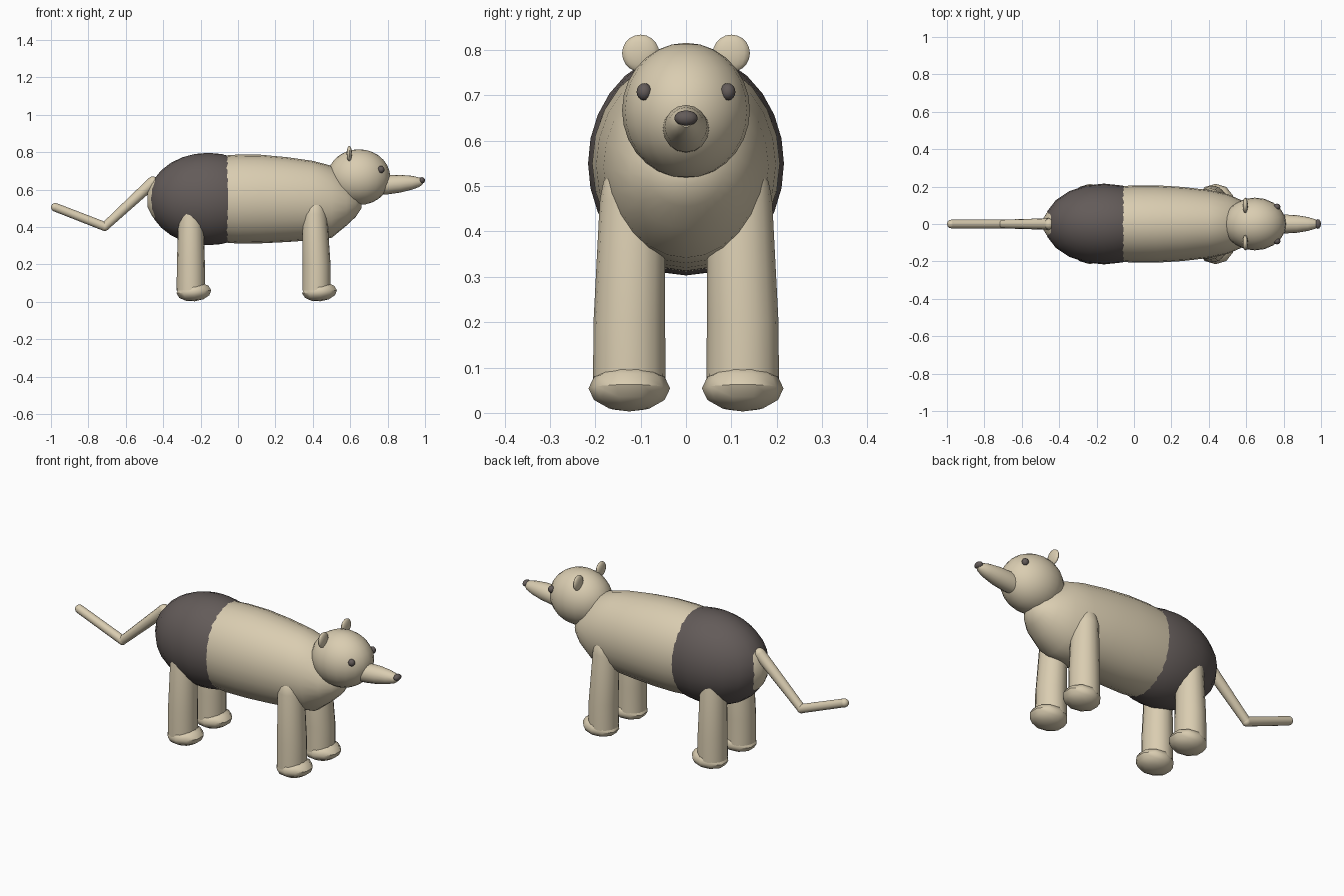
import bpy, bmesh, math
from mathutils import Vector, Matrix

cube = bpy.data.objects.get("Cube")
if cube:
    bpy.data.objects.remove(cube, do_unlink=True)

X, Y, Z = Vector((1, 0, 0)), Vector((0, 1, 0)), Vector((0, 0, 1))


def material(name, rgb):
    m = bpy.data.materials.new(name)
    m.use_nodes = True
    m.diffuse_color = (*rgb, 1)
    m.node_tree.nodes["Principled BSDF"].inputs["Base Color"].default_value = (*rgb, 1)
    return m


tan = material("tan fur", (0.70, 0.61, 0.44))
dark = material("dark brown", (0.125, 0.105, 0.10))


def finish(name, bm, mat, angle=50):
    bmesh.ops.recalc_face_normals(bm, faces=bm.faces)
    me = bpy.data.meshes.new(name)
    bm.to_mesh(me)
    bm.free()
    me.materials.append(mat)
    ob = bpy.data.objects.new(name, me)
    bpy.context.collection.objects.link(ob)
    bpy.ops.object.select_all(action="DESELECT")
    ob.select_set(True)
    bpy.context.view_layer.objects.active = ob
    bpy.ops.object.shade_smooth_by_angle(angle=math.radians(angle))
    return ob


def ball(name, centre, radii, mat, seg=16, rings=10, tilt=0.0, axis="Y"):
    bm = bmesh.new()
    bmesh.ops.create_uvsphere(bm, u_segments=seg, v_segments=rings, radius=1)
    turn = Matrix.Rotation(math.radians(tilt), 4, axis)
    bm.transform(Matrix.Translation(centre) @ turn @ Matrix.Diagonal((*radii, 1)))
    return finish(name, bm, mat)


def loft(name, rings, u, v, mat, seg=16):
    """Skin elliptical rings given as (centre, radius along u, radius along v)."""
    bm = bmesh.new()
    loops = []
    for centre, ru, rv in rings:
        loops.append([bm.verts.new(Vector(centre) + u * ru * math.cos(a) + v * rv * math.sin(a))
                      for a in (math.tau * i / seg for i in range(seg))])
    for a, b in zip(loops, loops[1:]):
        for i in range(seg):
            j = (i + 1) % seg
            bm.faces.new((a[i], a[j], b[j], b[i]))
    bm.faces.new(loops[0])
    bm.faces.new(loops[-1])
    return finish(name, bm, mat)


# Torso: x, centre height, half width, half height
torso = [(-0.485, 0.55, 0.03, 0.04), (-0.46, 0.55, 0.07, 0.09), (-0.41, 0.55, 0.125, 0.15),
         (-0.3, 0.55, 0.172, 0.2), (-0.16, 0.55, 0.195, 0.226), (0.0, 0.55, 0.207, 0.238),
         (0.12, 0.55, 0.207, 0.237), (0.26, 0.547, 0.198, 0.227), (0.4, 0.542, 0.182, 0.212),
         (0.5, 0.535, 0.16, 0.193), (0.58, 0.528, 0.125, 0.12), (0.63, 0.525, 0.08, 0.07),
         (0.66, 0.525, 0.03, 0.025)]
loft("torso", [((x, 0, z), ry, rz) for x, z, ry, rz in torso], Y, Z, tan, 24)
ball("dark_saddle", (-0.16, 0, 0.55), (0.32, 0.216, 0.247), dark, 20, 14)

# Head
ball("head", (0.646, 0, 0.667), (0.168, 0.141, 0.149), tan, 20, 14)
snout = [(0.72, 0.622, 0.05), (0.8, 0.626, 0.051), (0.87, 0.632, 0.047),
         (0.93, 0.637, 0.037), (0.97, 0.64, 0.025), (0.988, 0.642, 0.012)]
loft("snout", [((x, 0, z), r, r) for x, z, r in snout], Y, Z, tan)
ball("nose", (0.983, 0, 0.65), (0.017, 0.026, 0.017), dark, 12, 8)

# Paired head parts and legs
for side, s in (("far", 1), ("near", -1)):
    ball(f"ear_{side}", (0.595, s * 0.1, 0.793), (0.014, 0.041, 0.041), tan)
    ball(f"eye_{side}", (0.765, s * 0.092, 0.708), (0.018, 0.017, 0.019), dark, 12, 8)
    for end, top, foot in (("fore", 0.41, 0.42), ("hind", -0.252, -0.252)):
        y = s * 0.125
        yt = s * 0.118
        leg = [((foot, y, 0.06), 0.076, 0.08), ((foot, y, 0.2), 0.075, 0.079),
               ((top, yt, 0.47), 0.066, 0.072), ((top, yt, 0.51), 0.058, 0.064),
               ((top, yt, 0.545), 0.036, 0.04), ((top, yt, 0.555), 0.012, 0.012)]
        loft(f"{end}_leg_{side}", leg, X, Y, tan)
        ball(f"{end}_paw_{side}", (foot + 0.016, y, 0.054), (0.098, 0.09, 0.051),
             tan, 10, 6, tilt=-5)


# Tail: two tapered rods with rounded joints
def rod(name, a, b, ra, rb):
    a, b = Vector(a), Vector(b)
    side = (b - a).normalized().cross(Y)
    loft(name, [(a, ra, ra), (b, rb, rb)], Y, side, tan, 12)


root, bend, tip = (-0.455, 0, 0.64), (-0.712, 0, 0.403), (-0.977, 0, 0.506)
rod("tail_base", root, bend, 0.031, 0.023)
rod("tail_end", bend, tip, 0.024, 0.023)
for name, place, r in (("tail_root", root, 0.031), ("tail_joint", bend, 0.024), ("tail_tip", tip, 0.023)):
    ball(name, place, (r, r, r), tan, 12, 8)
